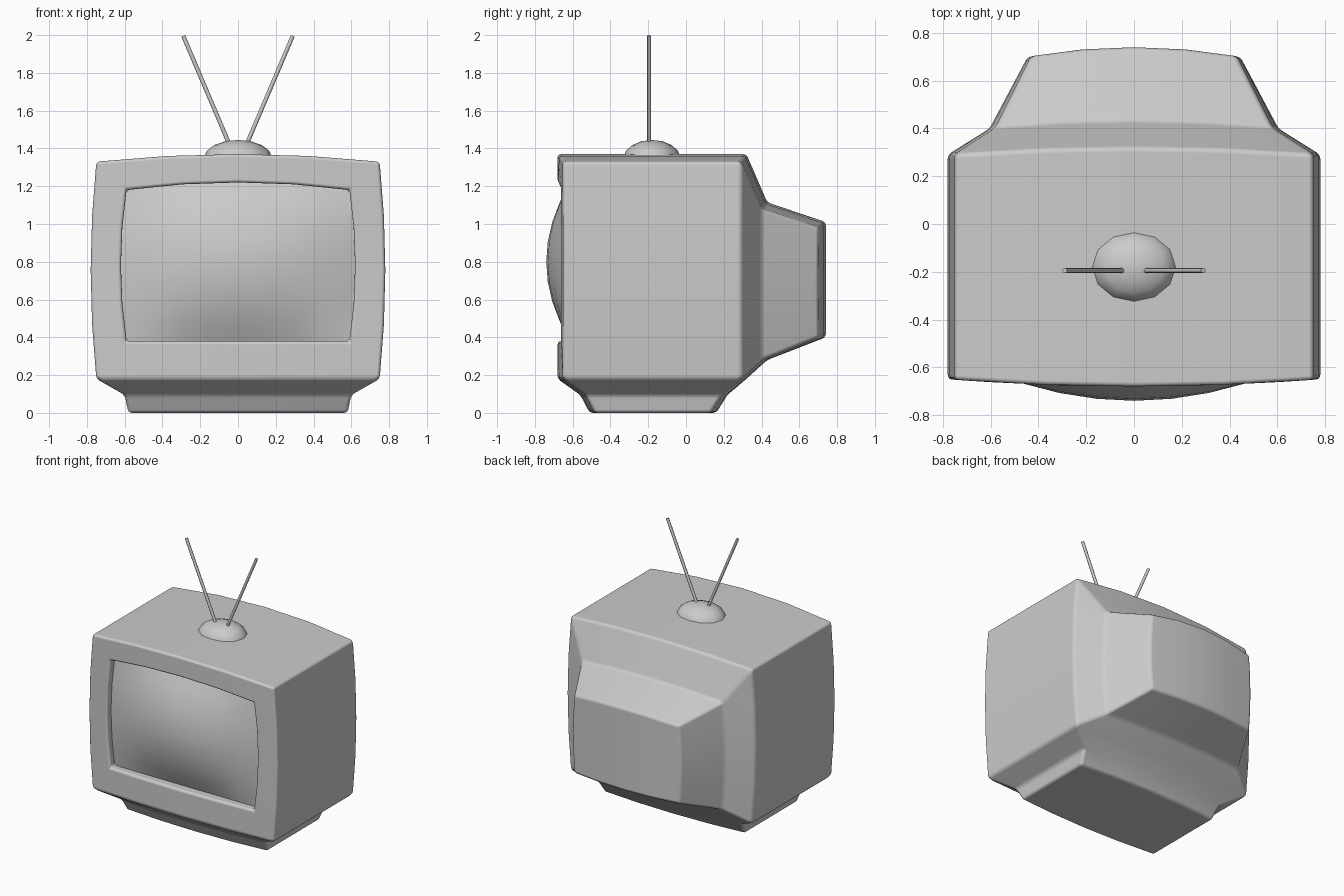
import bpy, bmesh
from math import radians
from mathutils import Vector

if "Cube" in bpy.data.objects:
    bpy.data.objects.remove(bpy.data.objects["Cube"])

N = 4  # segments along each side of a body section


def pt(u, v, y, hx, z0, z1, bx, bz, by, w):
    """Point of a bulged rectangular section, u and v in -1..1."""
    x = u * (hx + bx * (1 - v * v))
    z = z0 + (z1 + bz * (1 - u * u) - z0) * (v + 1) / 2
    return Vector((x, y + by * (1 - (x / w) ** 2), z))


def steps(n):
    return [-1 + 2 * i / n for i in range(n + 1)]


def ring(sec):
    s = steps(N)[:-1]
    uv = [(t, -1) for t in s] + [(1, t) for t in s]
    uv += [(-t, 1) for t in s] + [(-1, -t) for t in s]
    return [pt(u, v, *sec) for u, v in uv]


def quad(bm, pts):
    bm.faces.new([bm.verts.new(p) for p in pts])


def bridge(bm, a, b, skip=0, closed=True):
    n = len(a)
    for i in range(skip, n if closed else n - 1):
        j = (i + 1) % n
        quad(bm, (a[i], a[j], b[j], b[i]))


def patch(bm, f, n):
    s = steps(n)
    for i in range(n):
        for j in range(n):
            quad(bm, (f(s[i], s[j]), f(s[i + 1], s[j]),
                      f(s[i + 1], s[j + 1]), f(s[i], s[j + 1])))


def finish(bm, name):
    bmesh.ops.remove_doubles(bm, verts=bm.verts, dist=0.0005)
    bmesh.ops.recalc_face_normals(bm, faces=bm.faces)
    for f in bm.faces:
        f.smooth = True
    me = bpy.data.meshes.new(name)
    bm.to_mesh(me)
    bm.free()
    ob = bpy.data.objects.new(name, me)
    bpy.context.collection.objects.link(ob)
    return ob


# Cabinet sections, front opening to back: y, hx, z0, z1, bx, bz, by, w
sections = [
    (-0.59, 0.59, 0.38, 1.18, 0.03, 0.04, 0.0, 0.78),
    (-0.65, 0.59, 0.38, 1.18, 0.03, 0.04, -0.03, 0.78),
    (-0.65, 0.75, 0.18, 1.33, 0.03, 0.04, -0.03, 0.78),
    (0.29, 0.75, 0.18, 1.33, 0.03, 0.04, 0.03, 0.78),
    (0.40, 0.58, 0.28, 1.08, 0.025, 0.035, 0.03, 0.60),
    (0.70, 0.43, 0.40, 0.98, 0.015, 0.03, 0.04, 0.445),
]
bm = bmesh.new()
rings = [ring(s) for s in sections]
for k in range(5):
    bridge(bm, rings[k], rings[k + 1], skip=N if k == 2 else 0)
patch(bm, lambda u, v: pt(u, v, *sections[-1]), N)

# Stepped foot under the cabinet: z, hx, front y, back y, w
foot = []
for z, hx, yf, yb, w in [(0.18, 0.75, -0.65, 0.29, 0.78),
                         (0.095, 0.60, -0.53, 0.19, 0.62),
                         (0.0, 0.58, -0.48, 0.13, 0.60)]:
    front = [pt(u, -1, yf, hx, z, z, 0, 0, -0.03, w) for u in steps(N)]
    back = [pt(u, -1, yb, hx, z, z, 0, 0, 0.03, w) for u in steps(N)]
    foot.append((front, back))
for (f0, b0), (f1, b1) in zip(foot, foot[1:]):
    bridge(bm, f0 + b0[::-1], f1 + b1[::-1])
bridge(bm, *foot[-1], closed=False)
cabinet = finish(bm, "cabinet")
bev = cabinet.modifiers.new("soft_edges", 'BEVEL')
bev.width = 0.018
bev.segments = 3
bev.limit_method = 'ANGLE'
bev.angle_limit = radians(20)
bev.harden_normals = True

# Bulging screen
def screen_pt(u, v):
    p = pt(u, v, -0.61, 0.595, 0.375, 1.185, 0.03, 0.04, 0, 1)
    p.y -= 0.13 * (1 - u * u) * (1 - v * v)
    return p


bm = bmesh.new()
patch(bm, screen_pt, 8)
screen = finish(bm, "screen")
if sum(p.normal.y for p in screen.data.polygons) > 0:
    screen.data.flip_normals()

# Antenna dome: upper half of a flattened sphere
bm = bmesh.new()
bmesh.ops.create_uvsphere(bm, u_segments=12, v_segments=8, radius=1)
bmesh.ops.delete(bm, geom=[v for v in bm.verts if v.co.z < -0.01], context='VERTS')
bmesh.ops.scale(bm, vec=(0.18, 0.15, 0.095), verts=bm.verts)
bmesh.ops.translate(bm, vec=(0, -0.18, 1.35), verts=bm.verts)
finish(bm, "antenna_dome")

# Two antenna rods
for side, name in ((-1, "antenna_rod_left"), (1, "antenna_rod_right")):
    a = Vector((side * 0.045, -0.195, 1.42))
    b = Vector((side * 0.29, -0.195, 1.996))
    d = b - a
    bpy.ops.mesh.primitive_cylinder_add(vertices=8, radius=0.011, depth=d.length,
                                        location=(a + b) / 2,
                                        rotation=d.to_track_quat('Z', 'Y').to_euler())
    rod = bpy.context.object
    rod.name = name
    bpy.ops.object.shade_smooth_by_angle(angle=radians(50))
